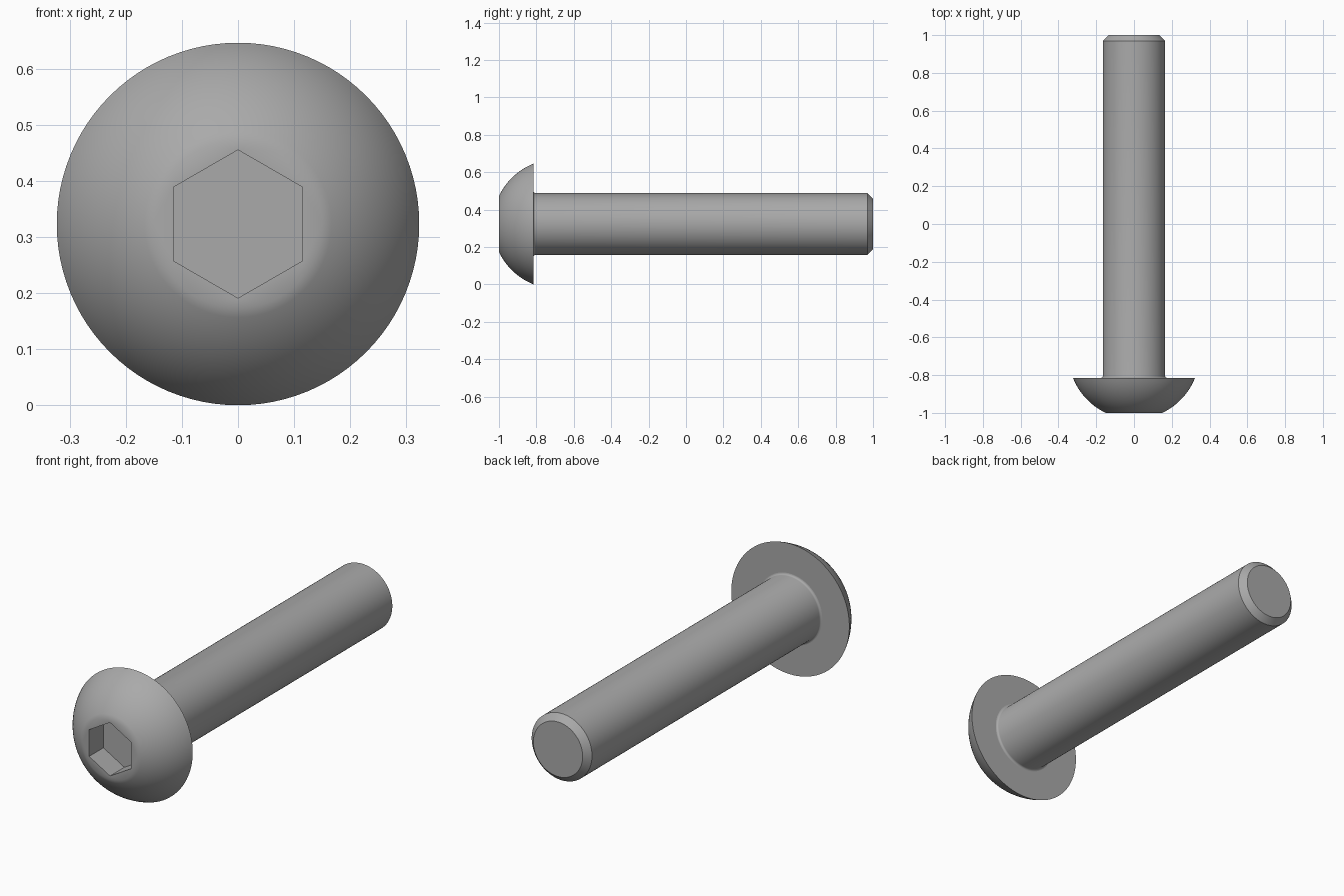
import bpy, bmesh
from math import sin, cos, pi, asin, radians
from mathutils import Vector

if "Cube" in bpy.data.objects:
    bpy.data.objects.remove(bpy.data.objects["Cube"], do_unlink=True)

SEGMENTS = 96
HEAD_R, FACE_R, SHANK_R = 0.323, 0.15, 0.165
FRONT, SEAT, TIP = -1.0, -0.815, 1.0
FILLET, CHAMFER = 0.01, 0.03
SOCKET_R, SOCKET_DEPTH = 0.132, 0.112

steel = bpy.data.materials.new("grey steel")
steel.use_nodes = True
grey = (0.4, 0.4, 0.4, 1)
steel.diffuse_color = grey
steel.node_tree.nodes["Principled BSDF"].inputs["Base Color"].default_value = grey


def ring(bm, radius, y, count):
    """Circle of vertices around the bolt axis, first one at the top."""
    return [bm.verts.new((radius * sin(2 * pi * i / count), y,
                          HEAD_R + radius * cos(2 * pi * i / count)))
            for i in range(count)]


def bridge(bm, a, b):
    """Quads between two equal rings."""
    n = len(a)
    return [bm.faces.new((a[i], a[(i + 1) % n], b[(i + 1) % n], b[i])) for i in range(n)]


def lathe(bm, profile):
    """Revolve (radius, y) points around the bolt axis."""
    rings = [ring(bm, r, y, SEGMENTS) for r, y in profile]
    for a, b in zip(rings, rings[1:]):
        bridge(bm, a, b)
    return rings


def loop_edges(bm, verts):
    return [bm.edges.get((v, verts[i - 1])) for i, v in enumerate(verts)]


def finish(bm, name):
    for f in bm.faces:
        f.normal_update()
    mesh = bpy.data.meshes.new(name)
    bm.to_mesh(mesh)
    bm.free()
    mesh.materials.append(steel)
    obj = bpy.data.objects.new(name, mesh)
    bpy.context.collection.objects.link(obj)
    bpy.ops.object.select_all(action='DESELECT')
    obj.select_set(True)
    bpy.context.view_layer.objects.active = obj
    bpy.ops.object.shade_smooth_by_angle(angle=radians(35))


# Button head: spherical dome from the front face to the rim, then the flat seat
height = SEAT - FRONT
offset = (HEAD_R**2 - FACE_R**2 - height**2) / (2 * height)
dome_r = (HEAD_R**2 + offset**2) ** 0.5
start, end = asin(FACE_R / dome_r), asin(HEAD_R / dome_r)
STEPS = 14
dome = []
for i in range(STEPS + 1):
    a = start + (end - start) * i / STEPS
    dome.append((dome_r * sin(a), SEAT + offset - dome_r * cos(a)))

bm = bmesh.new()
rings = lathe(bm, dome + [(SHANK_R + FILLET, SEAT)])

# Hex socket sunk into the front face
mouth = ring(bm, SOCKET_R, FRONT, 6)
floor = ring(bm, SOCKET_R, FRONT + SOCKET_DEPTH, 6)
bridge(bm, mouth, floor)
bm.faces.new(floor)
bmesh.ops.triangle_fill(bm, use_beauty=True, normal=Vector((0, -1, 0)),
                        edges=loop_edges(bm, rings[0]) + loop_edges(bm, mouth))
bmesh.ops.recalc_face_normals(bm, faces=bm.faces)
# The open seat ring makes inside ambiguous, so aim the front face at -y
front = [f for f in bm.faces if abs(f.calc_center_median().y - FRONT) < 1e-5]
if front[0].normal.y > 0:
    bmesh.ops.reverse_faces(bm, faces=bm.faces)
finish(bm, "button_head")

# Shank: small fillet under the head, straight body, chamfered tip
profile = []
for i in range(5):
    a = pi / 2 * i / 4
    profile.append((SHANK_R + FILLET * (1 - sin(a)), SEAT + FILLET * (1 - cos(a))))
profile += [(SHANK_R, TIP - CHAMFER), (SHANK_R - CHAMFER, TIP)]
bm = bmesh.new()
rings = lathe(bm, profile)
tip = bm.faces.new(rings[-1])
bmesh.ops.recalc_face_normals(bm, faces=bm.faces)
if tip.normal.y < 0:
    bmesh.ops.reverse_faces(bm, faces=bm.faces)
finish(bm, "shank")
